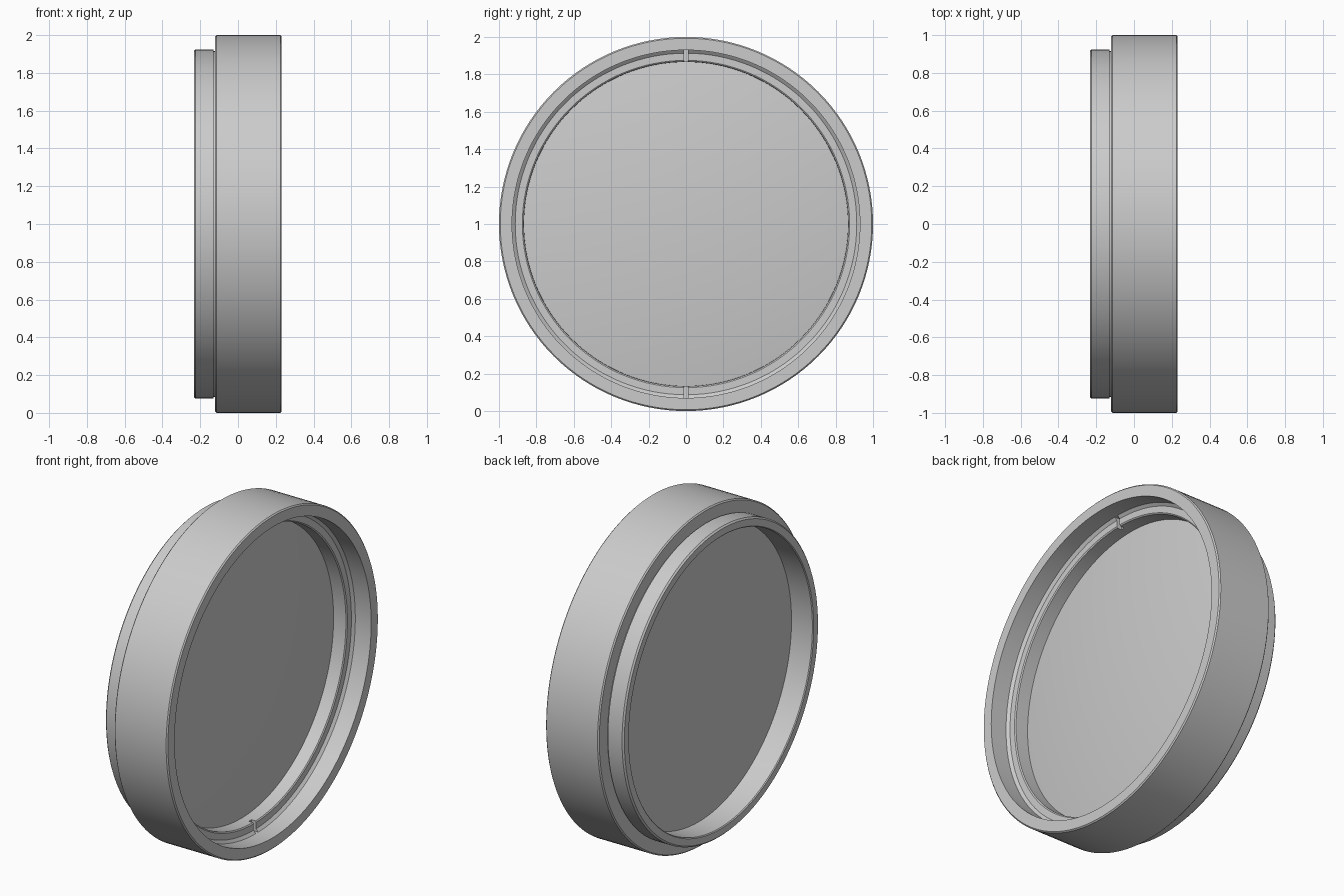
import bpy, bmesh, math

cube = bpy.data.objects.get("Cube")
if cube:
    bpy.data.objects.remove(cube, do_unlink=True)

SEGMENTS = 128
CENTRE_Z = 1.0

grey = bpy.data.materials.new("satin_grey")
grey.use_nodes = True
GREY = (0.6, 0.6, 0.6, 1.0)
grey.diffuse_color = GREY
grey.node_tree.nodes["Principled BSDF"].inputs["Base Color"].default_value = GREY


def add_object(name, bm):
    """Turn a bmesh into a coloured object."""
    bmesh.ops.recalc_face_normals(bm, faces=bm.faces)
    mesh = bpy.data.meshes.new(name)
    bm.to_mesh(mesh)
    bm.free()
    mesh.materials.append(grey)
    obj = bpy.data.objects.new(name, mesh)
    obj.location.z = CENTRE_Z
    bpy.context.collection.objects.link(obj)
    return obj


def lathe(name, profile, closed=True):
    """Spin an (x, radius) profile about the x axis; open profiles get end caps."""
    bm = bmesh.new()
    rings = []
    for x, r in profile:
        angles = [2 * math.pi * i / SEGMENTS for i in range(SEGMENTS)]
        rings.append([bm.verts.new((x, r * math.cos(a), r * math.sin(a))) for a in angles])
    pairs = list(zip(rings, rings[1:]))
    if closed:
        pairs.append((rings[-1], rings[0]))
    for a, b in pairs:
        for i in range(SEGMENTS):
            j = (i + 1) % SEGMENTS
            bm.faces.new((a[i], a[j], b[j], b[i]))
    if not closed:
        bm.faces.new(rings[0])
        bm.faces.new(rings[-1])
    return add_object(name, bm)


def smooth(obj):
    bpy.ops.object.select_all(action="DESELECT")
    obj.select_set(True)
    bpy.context.view_layer.objects.active = obj
    bpy.ops.object.shade_smooth_by_angle(angle=math.radians(30))


# Wide front rim stepping down to a narrower mounting collar, with a glass seat inside
housing = lathe("housing", [
    (-0.233, 0.875), (-0.233, 0.916), (-0.224, 0.925), (-0.13, 0.925),
    (-0.13, 0.915), (-0.121, 0.915), (-0.121, 0.993), (-0.114, 1.0),
    (0.224, 1.0), (0.231, 0.993), (0.231, 0.93),
    (-0.09, 0.93), (-0.09, 0.87), (-0.228, 0.87)])

# Glass disc with a flat back and a shallow domed front
GLASS_EDGE, GLASS_RADIUS, DOME = 0.018, 0.928, 0.07
dome = [(GLASS_EDGE + DOME * (1 - t * t), GLASS_RADIUS * t)
        for t in (1.0, 0.9, 0.8, 0.7, 0.6, 0.5, 0.4, 0.3, 0.2, 0.1, 0.02)]
glass = lathe("glass", [(-0.09, GLASS_RADIUS)] + dome, closed=False)

# Retaining ring in front of the glass, with a sloped lip against the bore
retainer = lathe("retaining_ring", [
    (0.015, 0.866), (0.015, 0.93), (0.126, 0.93), (0.112, 0.913),
    (0.112, 0.875), (0.107, 0.868)])

# Spanner slots at the top and bottom of the retaining ring
bm = bmesh.new()
for side in (1, -1):
    box = bmesh.ops.create_cube(bm, size=1.0)["verts"]
    bmesh.ops.scale(bm, vec=(0.1, 0.024, 0.16), verts=box)
    bmesh.ops.translate(bm, vec=(0.13, 0, side * 0.9), verts=box)
cutter = add_object("slot_cutter", bm)
cutter.hide_render = True

cut = retainer.modifiers.new("slots", "BOOLEAN")
cut.operation = "DIFFERENCE"
cut.solver = "EXACT"
cut.object = cutter
bpy.context.view_layer.update()
bpy.context.view_layer.objects.active = retainer
bpy.ops.object.modifier_apply(modifier=cut.name)
bpy.data.objects.remove(cutter, do_unlink=True)

for part in (housing, glass, retainer):
    smooth(part)
